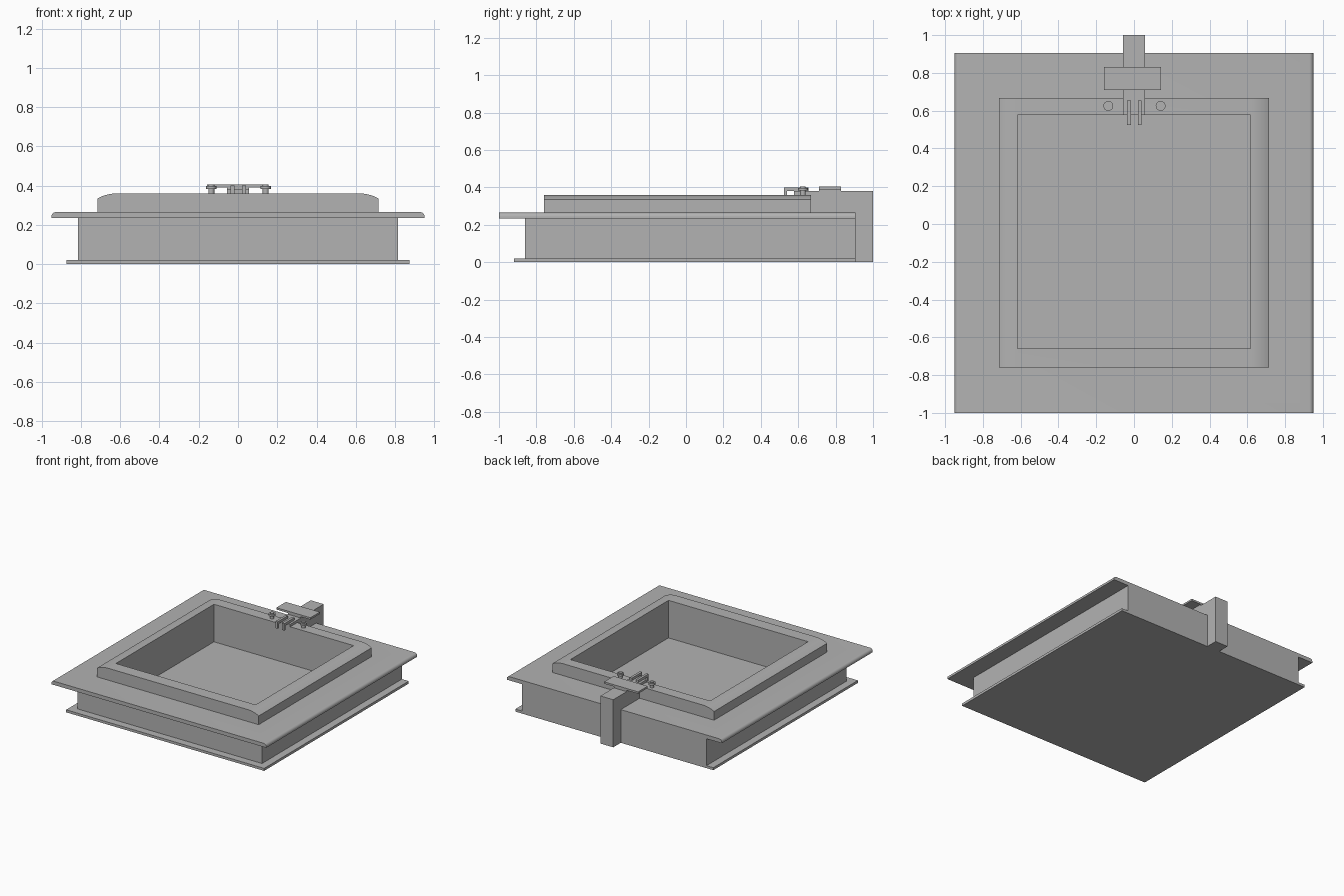
import bpy, math
from mathutils import Vector

cube = bpy.data.objects.get("Cube")
if cube:
    bpy.data.objects.remove(cube, do_unlink=True)

grey = bpy.data.materials.new("plain grey")
grey.use_nodes = True
colour = (0.45, 0.45, 0.45, 1)
grey.diffuse_color = colour
grey.node_tree.nodes["Principled BSDF"].inputs["Base Color"].default_value = colour


def add_object(name, verts, faces):
    mesh = bpy.data.meshes.new(name)
    mesh.from_pydata(verts, [], faces)
    mesh.materials.append(grey)
    obj = bpy.data.objects.new(name, mesh)
    bpy.context.collection.objects.link(obj)
    return obj


def extrude(name, profile, start, end, axis="y"):
    """Extrude a closed profile: (x, z) along y, or (y, z) along x."""
    n = len(profile)
    verts = [(a, d, z) if axis == "y" else (d, a, z)
             for d in (start, end) for a, z in profile]
    faces = [tuple(range(n)), tuple(reversed(range(n, 2 * n)))]
    faces += [(i, i + n, (i + 1) % n + n, (i + 1) % n) for i in range(n)]
    if axis == "x":
        faces = [tuple(reversed(f)) for f in faces]
    return add_object(name, verts, faces)


def box(name, x0, x1, y0, y1, z0, z1):
    return extrude(name, [(x0, z0), (x1, z0), (x1, z1), (x0, z1)], y0, y1)


def crowned(name, half, y0, y1, z0, z1, radius, sweep):
    """Slab along y whose two long top edges are arcs tangent to the top."""
    run = radius * math.sin(sweep)
    arc = [(half - run + radius * math.sin(sweep * i / 8),
            z1 - radius + radius * math.cos(sweep * i / 8)) for i in range(8, -1, -1)]
    right = [(half, z0)] + arc
    return extrude(name, right + [(-x, z) for x, z in reversed(right)], y0, y1)


def smooth(obj):
    bpy.ops.object.select_all(action="DESELECT")
    obj.select_set(True)
    bpy.context.view_layer.objects.active = obj
    bpy.ops.object.shade_smooth_by_angle(angle=math.radians(25))


# Tray shell: base plate, walls, flange and crowned rim, flush at the back
back = 0.905
box("base_plate", -0.875, 0.875, -0.92, back, 0, 0.02)
body = box("body", -0.815, 0.815, -0.86, back, 0.02, 0.235)
flange = crowned("flange", 0.95, -1, back, 0.235, 0.265, 0.022, math.pi / 2)
rim = crowned("raised_rim", 0.715, -0.76, 0.667, 0.265, 0.36, 0.2, math.radians(29))

# Square basin cut through the stacked parts
cutter = box("basin_cutter", -0.617, 0.617, -0.66, 0.578, 0.06, 0.6)
cutter.hide_render = True
for part in (body, flange, rim):
    cut = part.modifiers.new("basin", "BOOLEAN")
    cut.operation = "DIFFERENCE"
    cut.solver = "EXACT"
    cut.object = cutter
    bpy.context.view_layer.objects.active = part
    bpy.ops.object.modifier_apply(modifier=cut.name)
bpy.data.objects.remove(cutter, do_unlink=True)
smooth(flange)
smooth(rim)

# Rear post and the arm reaching over the rim
arm = 0.057
box("rear_post", -arm, arm, back, 1, 0, 0.38)
box("arm_support", -arm, arm, 0.667, back, 0.265, 0.365)
box("arm", -arm, arm, 0.578, back, 0.36, 0.38)
box("plate_spacer", -arm, arm, 0.71, 0.83, 0.38, 0.39)
box("cross_plate", -0.158, 0.143, 0.71, 0.83, 0.39, 0.405)

# Hooked prongs over the basin edge
hook = [(0.525, 0.345), (0.54, 0.345), (0.54, 0.38),
        (0.655, 0.38), (0.655, 0.4), (0.525, 0.4)]
for side, x in (("right", -0.027), ("left", 0.03)):
    extrude(side + "_prong", hook, x - 0.01, x + 0.01, "x")

# Bolts standing on the rim
for side, x in (("right", -0.136), ("left", 0.141)):
    for part, radius, z0, z1 in (("stem", 0.015, 0.36, 0.405), ("collar", 0.026, 0.383, 0.398)):
        bpy.ops.mesh.primitive_cylinder_add(
            vertices=24, radius=radius, depth=z1 - z0,
            location=Vector((x, 0.625, (z0 + z1) / 2)))
        bolt = bpy.context.object
        bolt.name = f"{side}_bolt_{part}"
        bolt.data.materials.append(grey)
        smooth(bolt)
